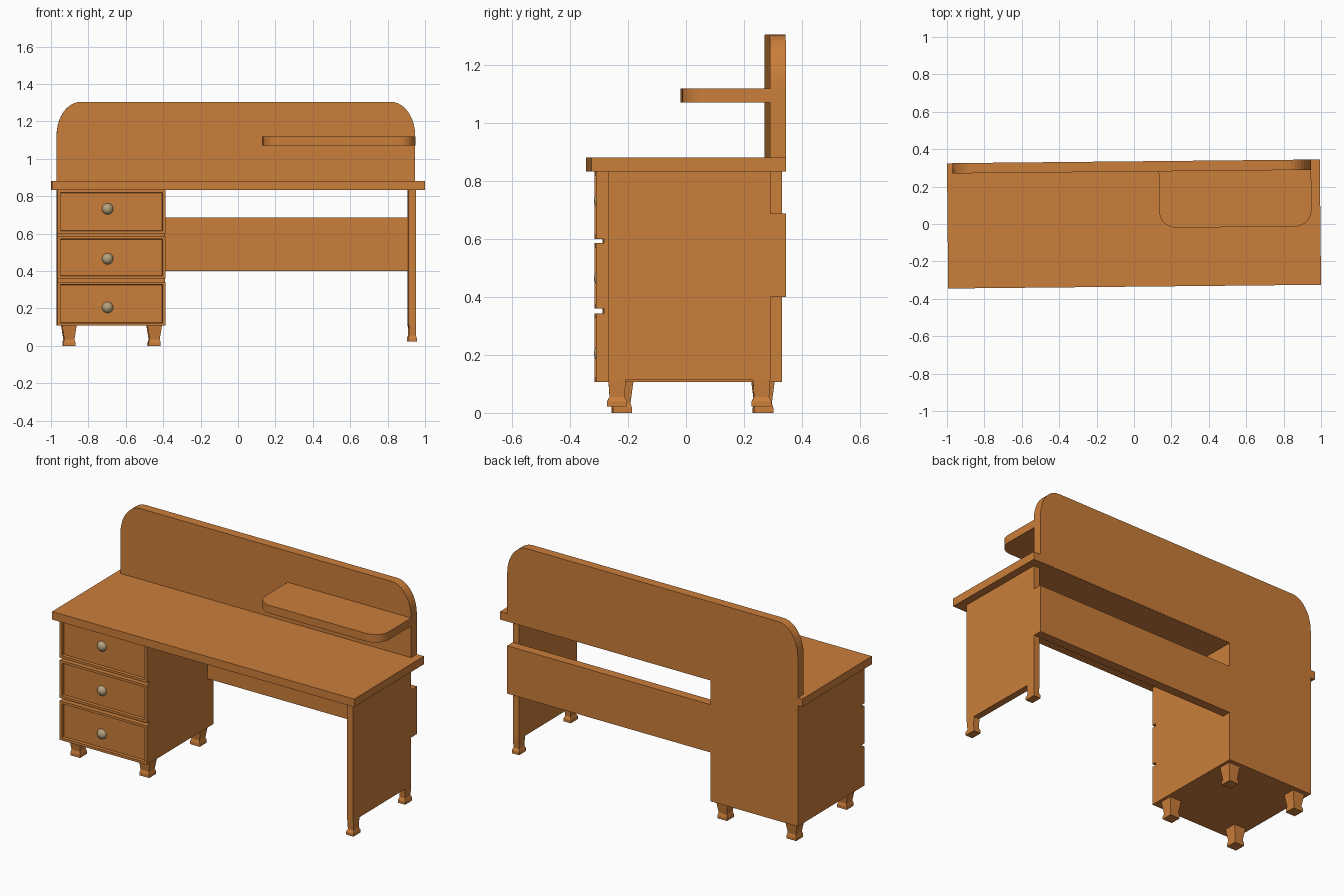
import bpy, bmesh, math
from mathutils import Matrix

if "Cube" in bpy.data.objects:
    bpy.data.objects.remove(bpy.data.objects["Cube"])

TURN = Matrix.Rotation(0.01, 4, 'Z')   # the whole desk stands slightly turned


def material(name, rgb):
    m = bpy.data.materials.new(name)
    m.diffuse_color = (*rgb, 1)
    m.use_nodes = True
    m.node_tree.nodes["Principled BSDF"].inputs["Base Color"].default_value = m.diffuse_color
    return m


WOOD = material("orange wood", (0.60, 0.21, 0.043))
BRASS = material("pale brass", (0.46, 0.36, 0.20))


def finish(name, bm, mat=WOOD):
    bmesh.ops.recalc_face_normals(bm, faces=bm.faces)
    bm.transform(TURN)
    me = bpy.data.meshes.new(name)
    bm.to_mesh(me)
    bm.free()
    me.materials.append(mat)
    ob = bpy.data.objects.new(name, me)
    bpy.context.collection.objects.link(ob)
    return ob


def box_bm(x0, x1, y0, y1, z0, z1):
    bm = bmesh.new()
    bmesh.ops.create_cube(bm, size=1)
    for v in bm.verts:
        v.co = ((x0, x1)[v.co.x > 0], (y0, y1)[v.co.y > 0], (z0, z1)[v.co.z > 0])
    return bm


def box(name, *dims):
    return finish(name, box_bm(*dims))


def prism(name, points, offset):
    bm = bmesh.new()
    face = bm.faces.new([bm.verts.new(p) for p in points])
    ext = bmesh.ops.extrude_face_region(bm, geom=[face])
    bmesh.ops.translate(bm, vec=offset,
                        verts=[g for g in ext['geom'] if isinstance(g, bmesh.types.BMVert)])
    return finish(name, bm)


def arc(cx, cy, rx, ry, a0, a1, n=10):
    return [(cx + rx * math.cos(math.radians(a0 + (a1 - a0) * i / n)),
             cy + ry * math.sin(math.radians(a0 + (a1 - a0) * i / n))) for i in range(n + 1)]


def foot(name, x, y, rings):
    """Tapered foot with a flared pad; rings are (z, half x, half y)."""
    bm = bmesh.new()
    loops = [[bm.verts.new((x + sx * hx, y + sy * hy, z))
              for sx, sy in ((-1, -1), (1, -1), (1, 1), (-1, 1))] for z, hx, hy in rings]
    for a, b in zip(loops, loops[1:]):
        for i in range(4):
            j = (i + 1) % 4
            bm.faces.new((a[i], a[j], b[j], b[i]))
    bm.faces.new(loops[0])
    bm.faces.new(loops[-1])
    finish(name, bm)


# Table top
box("table_top", -0.9967, 0.9967, -0.335, 0.3345, 0.832, 0.88)

# Back board: pedestal back, modesty panel and rounded upper board in one piece
outline = [(-0.967, 0.107), (-0.392, 0.107), (-0.392, 0.40), (0.95, 0.40), (0.95, 0.687),
           (-0.392, 0.687), (-0.392, 0.835), (0.95, 0.835)]
outline += arc(0.82, 1.124, 0.13, 0.18, 0, 90) + arc(-0.837, 1.124, 0.13, 0.18, 90, 180)
prism("back_board", [(x, 0.28, z) for x, z in outline], (0, 0.055, 0))

# Small shelf with rounded front corners
shelf = [(0.95, 0.281), (0.135, 0.281)]
shelf += arc(0.225, 0.068, 0.09, 0.09, 180, 270) + arc(0.86, 0.068, 0.09, 0.09, 270, 360)
prism("shelf", [(x, y, 1.07) for x, y in shelf], (0, 0, 0.048))

# Drawer pedestal
box("pedestal", -0.967, -0.392, -0.278, 0.281, 0.107, 0.833)

# Drawer fronts with recessed panels, and knobs
for i, (z0, z1) in enumerate([(0.107, 0.342), (0.359, 0.585), (0.60, 0.833)]):
    bm = box_bm(-0.967, -0.392, -0.306, -0.277, z0, z1)
    bm.normal_update()
    front = [f for f in bm.faces if f.normal.y < -0.9]
    bmesh.ops.inset_individual(bm, faces=front, thickness=0.021)
    bmesh.ops.inset_individual(bm, faces=front, thickness=0.002, depth=-0.018)
    finish(f"drawer_front_{i + 1}", bm)

    bm = bmesh.new()
    bmesh.ops.create_uvsphere(bm, u_segments=24, v_segments=14, radius=0.031,
                              matrix=Matrix.Translation((-0.70, -0.28, (0.205, 0.465, 0.732)[i])))
    for f in bm.faces:
        f.smooth = True
    finish(f"drawer_knob_{i + 1}", bm, BRASS)

# Pedestal feet
for x in (-0.904, -0.448):
    for y in (-0.215, 0.272):
        foot("pedestal_foot", x, y, [(0, 0.032, 0.033), (0.018, 0.032, 0.033),
                                     (0.034, 0.027, 0.028), (0.109, 0.039, 0.038)])

# Right side panel and its feet
box("side_panel", 0.91, 0.95, -0.278, 0.281, 0.113, 0.833)
for y in (-0.247, 0.251):
    foot("side_foot", 0.93, y, [(0.022, 0.024, 0.034), (0.04, 0.024, 0.034),
                                (0.055, 0.018, 0.026), (0.115, 0.02, 0.03)])
